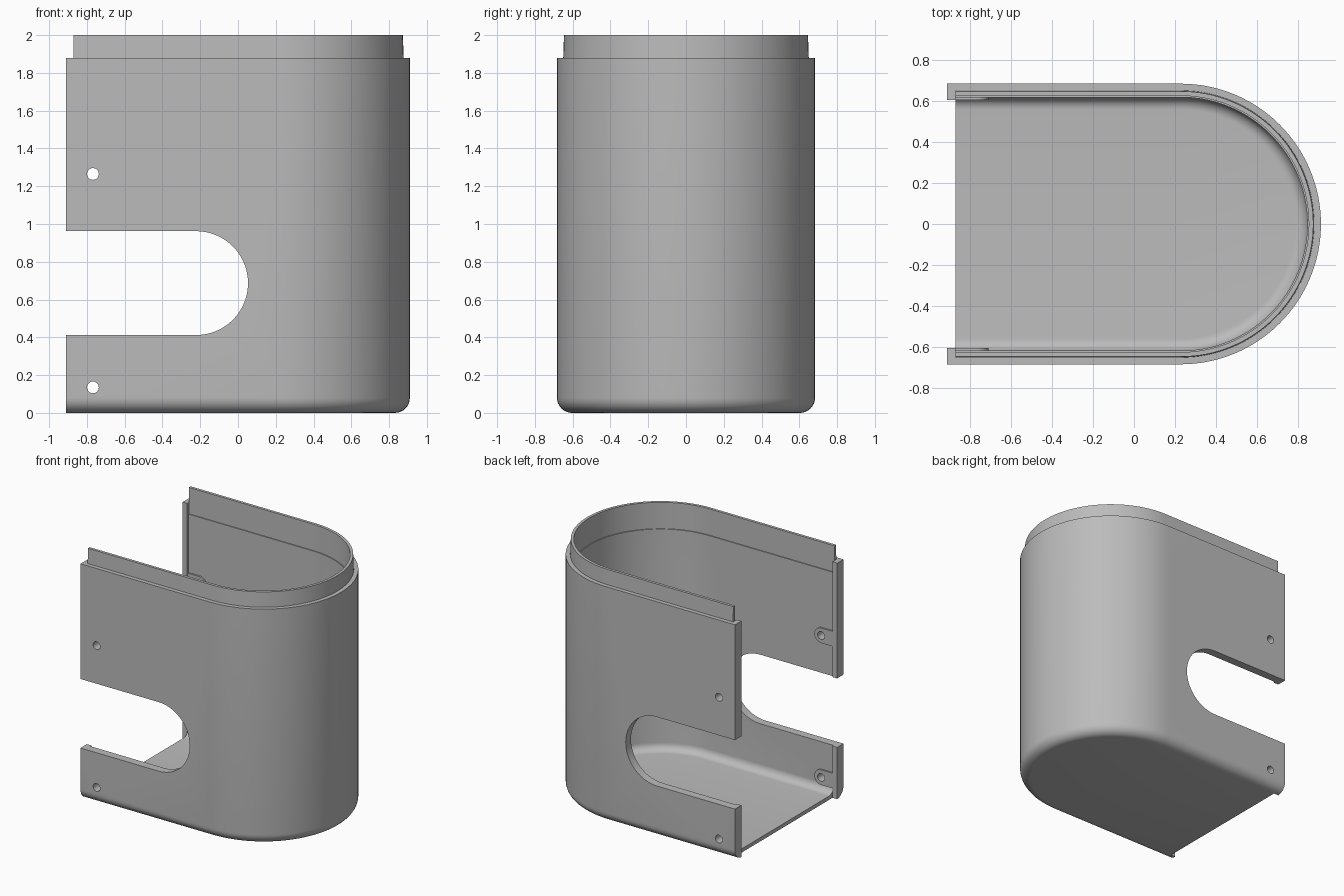
import bpy, bmesh, math

if "Cube" in bpy.data.objects:
    bpy.data.objects.remove(bpy.data.objects["Cube"])

ARC_X, RADIUS = 0.227, 0.683      # centre and radius of the rounded end
END, FLANGE = -0.91, -0.87        # open end, and inner face of its flange


def mesh_object(name, rings):
    """Loft equal-length closed rings and cap both ends."""
    bm = bmesh.new()
    loops = [[bm.verts.new(p) for p in ring] for ring in rings]
    n = len(loops[0])
    for a, b in zip(loops, loops[1:]):
        for i in range(n):
            j = (i + 1) % n
            bm.faces.new((a[i], a[j], b[j], b[i]))
    bm.faces.new(loops[0][::-1])
    bm.faces.new(loops[-1])
    bmesh.ops.recalc_face_normals(bm, faces=bm.faces)
    mesh = bpy.data.meshes.new(name)
    bm.to_mesh(mesh)
    bm.free()
    obj = bpy.data.objects.new(name, mesh)
    bpy.context.collection.objects.link(obj)
    return obj


def d_ring(inset, x0, z, steps=64):
    """D-shaped outline, straight at x0 and round at +x."""
    r = RADIUS - inset
    pts = [(x0, -r, z)]
    for i in range(steps + 1):
        a = math.pi * (i / steps - 0.5)
        pts.append((ARC_X + r * math.cos(a), r * math.sin(a), z))
    return pts + [(x0, r, z)]


def fillet(inset, z0, r, x0, steps=8):
    """Rings of a rounded bottom edge."""
    out = []
    for i in range(steps + 1):
        a = math.pi / 2 * i / steps
        out.append(d_ring(inset + r * (1 - math.sin(a)), x0, z0 + r * (1 - math.cos(a))))
    return out


def slot(name, xc, zc, r, y0, y1, x0=None, steps=32):
    """Prism along y: a round, or a slot running from x0 to a round end."""
    if x0 is None:
        pts = [(xc + r * math.cos(2 * math.pi * i / steps),
                zc + r * math.sin(2 * math.pi * i / steps)) for i in range(steps)]
    else:
        pts = [(x0, zc - r)]
        for i in range(steps + 1):
            a = math.pi * (i / steps - 0.5)
            pts.append((xc + r * math.cos(a), zc + r * math.sin(a)))
        pts.append((x0, zc + r))
    return mesh_object(name, [[(x, y, z) for x, z in pts] for y in (y0, y1)])


def combine(target, tool, operation):
    tool.hide_render = True
    mod = target.modifiers.new(operation, 'BOOLEAN')
    mod.operation, mod.solver, mod.object = operation, 'EXACT', tool
    bpy.context.view_layer.objects.active = target
    bpy.ops.object.modifier_apply(modifier=mod.name)
    bpy.data.objects.remove(tool, do_unlink=True)


# Outer body with rounded base and a stepped top lip
housing = mesh_object("housing", fillet(0, 0, 0.08, END) + [
    d_ring(0, END, 1.88), d_ring(0.033, FLANGE, 1.88), d_ring(0.037, FLANGE, 2.0)])

# Hollow interior with a fine ledge below the lip
cavity = mesh_object("cavity", fillet(0.066, 0.03, 0.06, FLANGE) + [
    d_ring(0.066, FLANGE, 1.79), d_ring(0.059, FLANGE, 1.79),
    d_ring(0.059, FLANGE, 1.881), d_ring(0.059, -1.0, 1.881), d_ring(0.059, -1.0, 2.1)])
combine(housing, cavity, 'DIFFERENCE')

# Open end between the two flanges
opening = mesh_object("opening", [
    [(x, y, z) for x, y in ((-1.1, -0.603), (-0.869, -0.603), (-0.869, 0.603), (-1.1, 0.603))]
    for z in (-0.2, 2.2)])
combine(housing, opening, 'DIFFERENCE')

# Screw bosses on both inner walls, then their through holes
for z in (1.265, 0.135):
    for y0, y1 in ((-0.65, -0.604), (0.604, 0.65)):
        combine(housing, slot("boss", -0.768, z, 0.06, y0, y1, -0.89), 'UNION')
for z in (1.265, 0.135):
    combine(housing, slot("screw_hole", -0.768, z, 0.031, -1, 1), 'DIFFERENCE')

# Large round-ended side cutout through both walls
combine(housing, slot("side_cutout", -0.222, 0.687, 0.275, -1, 1, -1.2, 48), 'DIFFERENCE')

# Single grey finish, smooth curves with sharp edges
grey = bpy.data.materials.new("grey")
grey.diffuse_color = (0.5, 0.5, 0.5, 1)
grey.use_nodes = True
grey.node_tree.nodes["Principled BSDF"].inputs["Base Color"].default_value = grey.diffuse_color
housing.data.materials.clear()
housing.data.materials.append(grey)
for poly in housing.data.polygons:
    poly.material_index = 0
housing.select_set(True)
bpy.context.view_layer.objects.active = housing
bpy.ops.object.shade_smooth_by_angle(angle=math.radians(30))
